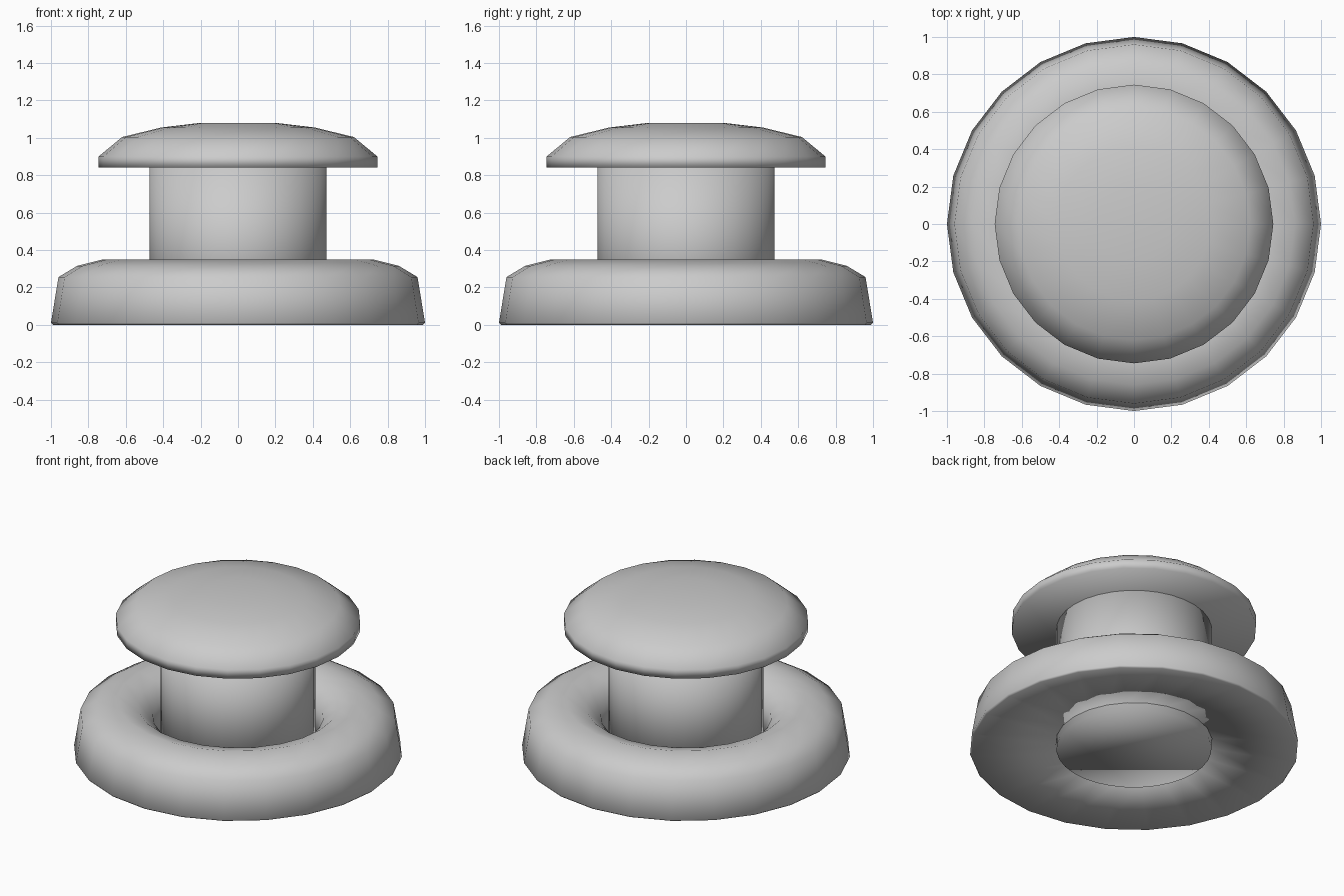
import bpy, bmesh
from math import cos, sin, tau

if "Cube" in bpy.data.objects:
    bpy.data.objects.remove(bpy.data.objects["Cube"])

SIDES = 24


def lathe(name, profile, closed=False):
    """Spin a (radius, height) profile around z; zero radius becomes a pole."""
    bm = bmesh.new()
    rings = []
    for r, z in profile:
        if r == 0:
            rings.append([bm.verts.new((0, 0, z))] * SIDES)
        else:
            rings.append([bm.verts.new((r * cos(tau * i / SIDES),
                                        r * sin(tau * i / SIDES), z))
                          for i in range(SIDES)])
    if closed:
        rings.append(rings[0])
    for low, high in zip(rings, rings[1:]):
        for i in range(SIDES):
            j = (i + 1) % SIDES
            corners = dict.fromkeys((low[i], low[j], high[j], high[i]))
            bm.faces.new(list(corners))
    for face in bm.faces:
        face.smooth = True
    mesh = bpy.data.meshes.new(name)
    bm.to_mesh(mesh)
    bm.free()
    obj = bpy.data.objects.new(name, mesh)
    bpy.context.collection.objects.link(obj)
    return obj


# Solid rounded base ring, its inner wall dropping to the stem
lathe("base_ring", [(0.99, 0), (1.0, 0.01), (0.96, 0.255),
                    (0.86, 0.315), (0.73, 0.348), (0.61, 0.315),
                    (0.52, 0.24), (0.475, 0.05)], closed=True)

# Domed cap with a flat underside
lathe("domed_cap", [(0, 0.84), (0.745, 0.84), (0.745, 0.9),
                    (0.62, 1.004), (0.41, 1.055), (0.2, 1.08), (0, 1.08)])

# Closed cylindrical stem
bpy.ops.mesh.primitive_cylinder_add(vertices=32, radius=0.472, depth=0.86,
                                    location=(0, 0, 0.43))
stem = bpy.context.object
stem.name = "stem"
bpy.ops.object.shade_smooth()
